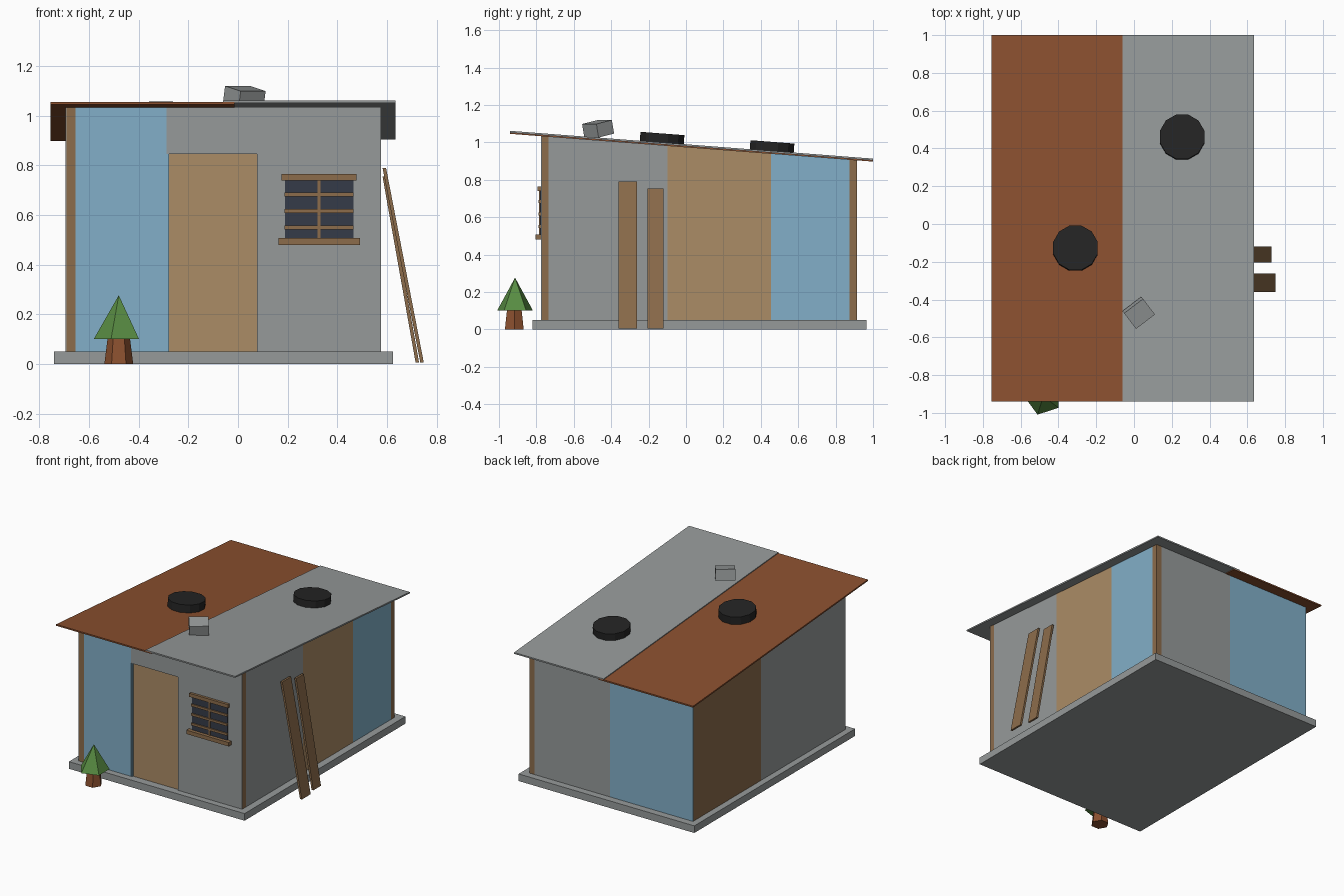
import bpy
import bmesh
import math
from mathutils import Matrix

if "Cube" in bpy.data.objects:
    bpy.data.objects.remove(bpy.data.objects["Cube"], do_unlink=True)


def material(name, *rgb):
    """Flat material from 0-255 screen values, stored as linear."""
    lin = [((c / 255 + 0.055) / 1.055) ** 2.4 for c in rgb] + [1]
    m = bpy.data.materials.new(name)
    m.use_nodes = True
    m.diffuse_color = lin
    bsdf = m.node_tree.nodes["Principled BSDF"]
    bsdf.inputs["Base Color"].default_value = lin
    bsdf.inputs["Roughness"].default_value = 0.9
    return m


GREY = material("concrete grey", 150, 154, 154)
BLUE = material("faded blue", 130, 175, 200)
TAN = material("tan board", 171, 140, 102)
WOOD = material("brown wood", 140, 108, 75)
RUST = material("rust", 139, 80, 47)
GREEN = material("leaf green", 88, 140, 66)
GLASS = material("dark glass", 53, 59, 72)
RUBBER = material("black rubber", 36, 36, 36)

FLOOR = 0.05
SLOPE = -0.0765
ANGLE = math.atan(SLOPE)


def roof_z(y):
    """Upper surface of the rust sheet."""
    return 1.056 + SLOPE * (y + 0.94)


def finish(name, bm, mat):
    bmesh.ops.recalc_face_normals(bm, faces=bm.faces)
    mesh = bpy.data.meshes.new(name)
    bm.to_mesh(mesh)
    bm.free()
    mesh.materials.append(mat)
    ob = bpy.data.objects.new(name, mesh)
    bpy.context.collection.objects.link(ob)
    return ob


def block(name, mat, x, y, z, shape=None):
    """Box between paired limits; shape(co) may move each corner."""
    bm = bmesh.new()
    bmesh.ops.create_cube(bm, size=1)
    for v in bm.verts:
        v.co = [a + (b - a) * (t + 0.5) for (a, b), t in zip((x, y, z), v.co)]
        if shape:
            shape(v.co)
    return finish(name, bm, mat)


def wall(name, mat, x, y, bottom=FLOOR):
    """Upright panel whose top follows the roof slope."""
    def slope_top(co):
        if co.z > bottom + 0.01:
            co.z = roof_z(co.y) - 0.008
    return block(name, mat, x, y, (bottom, 1), slope_top)


def prism(name, mat, sides, r1, r2, height, loc, turn=0, tilt=0):
    bm = bmesh.new()
    bmesh.ops.create_cone(bm, cap_ends=True, segments=sides, radius1=r1, radius2=r2, depth=height,
                          matrix=Matrix.Rotation(turn, 4, 'Z') @ Matrix.Translation((0, 0, height / 2)))
    bmesh.ops.remove_doubles(bm, verts=bm.verts, dist=0.0001)
    ob = finish(name, bm, mat)
    ob.location = loc
    ob.rotation_euler.x = tilt
    return ob


# Foundation
block("foundation", GREY, (-0.74, 0.625), (-0.82, 0.965), (0, FLOOR))

# Outer faces of the house and panel thickness
L, R, F, B, T, SKIN = -0.695, 0.575, -0.775, 0.915, 0.04, 0.004
DOOR_L, DOOR_R, DOOR_TOP = -0.287, 0.085, 0.845

# Corner posts
wall("front_right_post", WOOD, (L + SKIN, L + T), (F, F + T))
wall("front_left_post", WOOD, (R - T, R), (F + SKIN, F + T))
wall("back_left_post", WOOD, (R - T, R), (B - T, B))

# Front wall with door opening
wall("front_blue_panel", BLUE, (L + T, DOOR_L), (F, F + T))
wall("front_lintel", GREY, (DOOR_L, DOOR_R), (F, F + T), DOOR_TOP)
wall("front_grey_panel", GREY, (DOOR_R, R - T), (F, F + T))
wall("front_corner_cover", GREY, (R - T, R), (F, F + SKIN))
block("door", TAN, (DOOR_L, DOOR_R), (F + 0.01, F + T), (FLOOR, DOOR_TOP))
for side, x, mat in (("right", DOOR_L, BLUE), ("left", DOOR_R - 0.009, GREY)):
    block("door_jamb_" + side, mat, (x, x + 0.009), (F + 0.001, F + T), (FLOOR, DOOR_TOP))

# Left side wall (+x)
wall("left_grey_panel", GREY, (R - T, R), (F + T, -0.1))
wall("left_tan_panel", TAN, (R - T, R), (-0.1, 0.455))
wall("left_blue_panel", BLUE, (R - T, R), (0.455, B - T))

# Right side wall (-x)
wall("right_corner_cover", GREY, (L, L + SKIN), (F, F + T))
wall("right_grey_panel", GREY, (L, L + T), (F + T, 0.16))
wall("right_wood_panel", WOOD, (L, L + T), (0.16, B - SKIN))

# Back wall
wall("back_grey_panel", GREY, (-0.05, R - T), (B - T, B))
wall("back_blue_panel", BLUE, (L + T, -0.05), (B - T, B))
wall("back_corner_cover", BLUE, (L, L + T), (B - SKIN, B))


# Roof sheets, the grey one lapping over the rust one
def roof_sheet(name, mat, x, bottom, top):
    def lift(co):
        co.z += roof_z(co.y)
    block(name, mat, x, (-0.94, 1.0), (bottom, top), lift)


roof_sheet("rust_roof_sheet", RUST, (-0.755, -0.015), -0.01, 0)
roof_sheet("grey_roof_sheet", GREY, (-0.06, 0.635), -0.004, 0.006)

# Tyres and loose block on the roof
for name, x, y in (("front_tyre", -0.31, -0.13), ("back_tyre", 0.255, 0.458)):
    prism(name, RUBBER, 12, 0.122, 0.122, 0.054, (x, y, roof_z(y)), math.pi / 12, ANGLE)
brick = block("roof_block", GREY, (-0.063, 0.063), (-0.053, 0.053), (-0.037, 0.037))
brick.location = (0.025, -0.47, 1.073)
brick.rotation_euler = (0.2, 0, 0.65)

# Window
WX, HALF = 0.327, 0.137
block("window_pane", GLASS, (WX - HALF, WX + HALF), (F - 0.006, F), (0.5, 0.745))
block("window_sill", WOOD, (WX - 0.164, WX + 0.164), (F - 0.03, F), (0.48, 0.507))
block("window_header", WOOD, (WX - 0.151, WX + 0.151), (F - 0.018, F), (0.74, 0.765))
block("window_mullion", WOOD, (WX - 0.006, WX + 0.006), (F - 0.011, F), (0.5, 0.745))
for i, z in enumerate((0.55, 0.617, 0.683)):
    block(f"window_bar_{i + 1}", WOOD, (WX - HALF - 0.002, WX + HALF + 0.002),
          (F - 0.014, F), (z - 0.008, z + 0.008))


# Planks leaning on the left side
def plank(name, y0, y1, foot, top):
    lean = (0.582 - foot) / top

    def tip(co):
        co.x += lean * co.z
        co.z += 0.006 if co.z < 0.1 else 0
    block(name, WOOD, (foot, foot + 0.014), (y0, y1), (0, top), tip)


plank("front_plank", -0.36, -0.262, 0.734, 0.79)
plank("back_plank", -0.205, -0.12, 0.715, 0.755)

# Small tree
prism("tree_trunk", RUST, 6, 0.058, 0.045, 0.105, (-0.48, -0.918, 0), math.pi / 6)
prism("tree_crown", GREEN, 5, 0.1, 0, 0.175, (-0.48, -0.914, 0.102), math.pi / 2)
